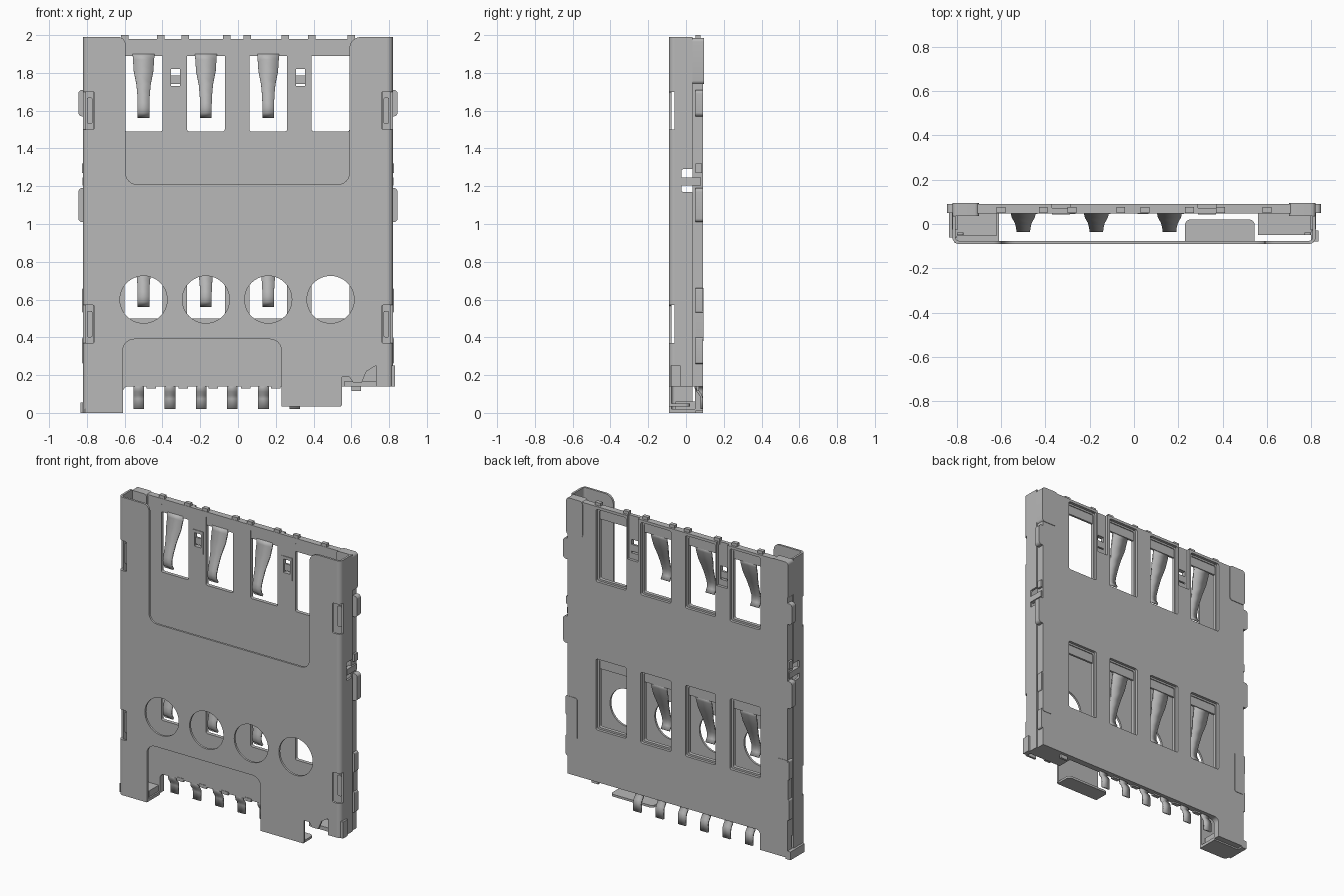
import bpy, bmesh, math
from mathutils import Vector, Matrix

if "Cube" in bpy.data.objects:
    bpy.data.objects.remove(bpy.data.objects["Cube"], do_unlink=True)

metal = bpy.data.materials.new("brushed_grey_metal")
metal.use_nodes = True
GREY = (0.48, 0.48, 0.48, 1)
metal.diffuse_color = GREY
metal.node_tree.nodes["Principled BSDF"].inputs["Base Color"].default_value = GREY

# Columns of each matrix: local a, b and thickness directions
PLANES = {
    "XZ": Matrix(((1, 0, 0), (0, 0, -1), (0, 1, 0))),
    "YZ": Matrix(((0, 0, 1), (1, 0, 0), (0, 1, 0))),
    "XY": Matrix.Identity(3),
}


def finish(ob):
    ob.data.materials.clear()
    ob.data.materials.append(metal)
    bpy.ops.object.select_all(action="DESELECT")
    ob.select_set(True)
    bpy.context.view_layer.objects.active = ob
    bpy.ops.object.shade_smooth_by_angle(angle=math.radians(30))
    return ob


def rounded(points):
    """Outline from (a, b) or (a, b, radius) corners."""
    out, n = [], len(points)
    for i, p in enumerate(points):
        c = Vector(p[:2])
        if len(p) < 3:
            out.append(c)
            continue
        a = c + (Vector(points[i - 1][:2]) - c).normalized() * p[2]
        b = c + (Vector(points[(i + 1) % n][:2]) - c).normalized() * p[2]
        for k in range(7):
            t = k / 6
            w = 0.41 * 2 ** 0.5 + 0.13  # conic weight close to a true arc
            d = (1 - t) ** 2 + 2 * w * t * (1 - t) + t * t
            out.append((a * (1 - t) ** 2 + c * 2 * w * t * (1 - t) + b * t * t) / d)
    return out


def rect(a0, a1, b0, b1, r=0):
    pts = [(a0, b0), (a1, b0), (a1, b1), (a0, b1)]
    return rounded([p + (r,) for p in pts] if r else pts)


def circle(a, b, r, n=40):
    return [Vector((a + r * math.cos(2 * math.pi * k / n),
                    b + r * math.sin(2 * math.pi * k / n))) for k in range(n)]


def plate(name, plane, loops, lo, hi):
    """Flat sheet: first loop is the outline, the others are holes."""
    cu = bpy.data.curves.new(name, "CURVE")
    cu.dimensions, cu.fill_mode, cu.extrude = "2D", "BOTH", (hi - lo) / 2
    for loop in loops:
        sp = cu.splines.new("POLY")
        sp.points.add(len(loop) - 1)
        for q, v in zip(sp.points, loop):
            q.co = (v[0], v[1], 0, 1)
        sp.use_cyclic_u = True
    tmp = bpy.data.objects.new(name + "_curve", cu)
    bpy.context.collection.objects.link(tmp)
    dg = bpy.context.evaluated_depsgraph_get()
    me = bpy.data.meshes.new_from_object(tmp.evaluated_get(dg))
    bpy.data.objects.remove(tmp, do_unlink=True)
    m = PLANES[plane]
    me.transform(Matrix.Translation(m.col[2] * 0))
    bm = bmesh.new()
    bm.from_mesh(me)
    bmesh.ops.remove_doubles(bm, verts=bm.verts, dist=1e-5)
    mid = (lo + hi) / 2 * (-1 if plane == "XZ" else 1)
    for v in bm.verts:
        v.co = m @ (v.co + Vector((0, 0, mid)))
    bmesh.ops.recalc_face_normals(bm, faces=bm.faces)
    bm.to_mesh(me)
    bm.free()
    me.name = name
    ob = bpy.data.objects.new(name, me)
    bpy.context.collection.objects.link(ob)
    return finish(ob)


def box(name, x0, x1, y0, y1, z0, z1, r=0):
    return plate(name, "XZ", [rect(x0, x1, z0, z1, r)], y0, y1)


def strip(name, x, path, thick):
    """Bent ribbon through (y, z, half width) stations."""
    bm = bmesh.new()
    rows = [(bm.verts.new((x - w, y, z)), bm.verts.new((x + w, y, z))) for y, z, w in path]
    for (a, b), (c, d) in zip(rows, rows[1:]):
        bm.faces.new((a, b, d, c))
    me = bpy.data.meshes.new(name)
    bm.to_mesh(me)
    bm.free()
    ob = bpy.data.objects.new(name, me)
    bpy.context.collection.objects.link(ob)
    sol = ob.modifiers.new("thickness", "SOLIDIFY")
    sol.thickness, sol.offset = thick, 0
    return finish(ob)


COLS = [-0.5, -0.17, 0.16, 0.49]
NOTCHES = [(0.37, 0.57), (1.5, 1.7)]

# Front cover sheet with top and bottom cut-outs and four round holes
right_side = [p for a, b in NOTCHES for p in
              ((0.79, a), (0.76, a, 0.01), (0.76, b, 0.01), (0.79, b))]
left_side = [(-p[0],) + p[1:] for p in reversed(right_side)]
outline = ([(-0.79, 0), (-0.61, 0), (-0.61, 0.39, 0.06), (0.23, 0.39, 0.06), (0.23, 0.04),
            (0.55, 0.04), (0.55, 0.19), (0.59, 0.19), (0.61, 0.16), (0.655, 0.16),
            (0.68, 0.22), (0.73, 0.25), (0.73, 0.14), (0.79, 0.14)] + right_side +
           [(0.79, 1.99), (0.59, 1.99, 0.06), (0.59, 1.21, 0.06), (-0.595, 1.21, 0.06),
            (-0.595, 1.99, 0.04), (-0.79, 1.99)] + left_side)
plate("front_cover", "XZ", [rounded(outline)] + [circle(x, 0.6, 0.125) for x in COLS],
      -0.09, -0.076)

# Cover side walls and the rounded bends that join them to the front
for s, side in ((1, "left"), (-1, "right")):
    z0 = 0.14 if s > 0 else 0.0
    wall = rounded([(-0.06, z0), (0.035, z0), (0.035, 1.17), (-0.025, 1.17, 0.01),
                    (-0.025, 1.29, 0.01), (0.035, 1.29), (0.035, 1.99), (-0.06, 1.99)])
    x0, x1 = sorted((s * 0.806, s * 0.82))
    plate(side + "_wall", "YZ", [wall], x0, x1)
    arc = [math.radians(15 * k) for k in range(7)]
    sect = [(s * (0.79 + 0.03 * math.sin(a)), -0.06 - 0.03 * math.cos(a)) for a in arc]
    sect += [(s * (0.79 + 0.016 * math.sin(a)), -0.06 - 0.016 * math.cos(a)) for a in reversed(arc)]
    for lo, hi in ((z0, 0.37), (0.57, 1.5), (1.7, 1.99)):
        plate(side + "_bend", "XY", [sect], lo, hi)

    def sbox(name, a, b, *rest, **kw):
        lo, hi = sorted((s * a, s * b))
        box(side + "_" + name, lo, hi, *rest, **kw)

    # Base rails, wall latch, solder tabs, rear folded pads
    sbox("rail", 0.765, 0.812, 0.035, 0.09, 0.14, 1.97)
    sbox("latch", 0.795, 0.822, -0.025, 0.08, 1.205, 1.245)
    sbox("upper_tab", 0.79, 0.845, 0.05, 0.09, 1.57, 1.71, r=0.02)
    sbox("middle_tab", 0.79, 0.845, 0.05, 0.09, 1.01, 1.19, r=0.02)
    sbox("small_tab", 0.79, 0.826, 0.05, 0.085, 1.27, 1.32)
    sbox("lower_tab", 0.79, 0.826, 0.05, 0.09, 0.53, 0.66, r=0.01)
    sbox("foot_tab", 0.79, 0.826, 0.05, 0.09, 0.26, 0.4, r=0.01)
    sbox("corner_pad", 0.70, 0.82, 0.035, 0.094, 1.74, 1.985, r=0.02)
    sbox("lower_pad", 0.74, 0.818, 0.05, 0.093, 0.38, 0.66, r=0.015)
    for lo, hi in NOTCHES:
        sbox("side_finger", 0.77, 0.8, -0.05, -0.038, lo + 0.03, hi - 0.03, r=0.01)

# Base made of an inner and an outer layer, with eight contact windows
WINDOWS = [(x, lo, hi) for x in COLS for lo, hi in ((0.5, 0.95), (1.49, 1.95))]


def windows(grow):
    return [rect(x - 0.1 - grow, x + 0.1 + grow, lo - grow, hi + grow, 0.012)
            for x, lo, hi in WINDOWS]


foot = [(-0.812, 0.01), (-0.61, 0.01), (-0.61, 0.14, 0.03), (0.812, 0.14)]
inner_slots = [rect(x - 0.024, x + 0.024, 1.73, 1.82) for x in (-0.33, 0.33)]
plate("base_inner", "XZ", [rounded(foot + [(0.812, 1.98), (-0.812, 1.98)])] + windows(0) + inner_slots,
      0.048, 0.072)
grooves = [p for x in (0.33, -0.33) for p in
           ((x + 0.04, 1.98), (x + 0.04, 1.69), (x - 0.04, 1.69), (x - 0.04, 1.98))]
plate("base_outer", "XZ", [rounded(foot + [(0.812, 1.98)] + grooves + [(-0.812, 1.98)])] + windows(0.012),
      0.072, 0.09)
for x in (-0.33, 0.33):
    box("lock_bump", x - 0.024, x + 0.024, 0.056, 0.07, 1.74, 1.785)
    plate("lock_frame", "XZ", [rect(x - 0.04, x + 0.04, 1.69, 1.84),
                               rect(x - 0.024, x + 0.024, 1.73, 1.82)], 0.044, 0.048)

# Small lips along the top and bottom edges
for x in (-0.6, -0.41, -0.28, -0.06, 0.05, 0.25, 0.39, 0.6):
    box("top_lip", x - 0.02, x + 0.02, 0.05, 0.076, 1.96, 2.0)
for x in (-0.46, -0.29, -0.13, 0.04, 0.2):
    box("bottom_lip", x - 0.025, x + 0.025, 0.045, 0.07, 0.13, 0.152)

# Window ledges and tapered contact springs
for i, x in enumerate(COLS):
    for top in (0.95, 1.95):
        box("contact_ledge", x - 0.1, x + 0.1, 0.052, 0.066, top - 0.06, top)
        if i < 3:
            prof = [(0.057, 0.05, 0.058), (0.052, 0.08, 0.056), (0.035, 0.14, 0.052),
                    (0.01, 0.21, 0.038), (-0.01, 0.265, 0.033), (-0.025, 0.31, 0.031),
                    (-0.03, 0.335, 0.031), (-0.026, 0.36, 0.031), (-0.01, 0.385, 0.031)]
            strip("contact_spring", x, [(y, top - d, w) for y, d, w in prof], 0.012)

# Bent solder pins along the bottom
for k in range(6):
    strip("solder_pin", -0.525 + 0.165 * k,
          [(0.058, 0.16, 0.028), (0.058, 0.13, 0.028), (0.062, 0.115, 0.028),
           (0.078, 0.095, 0.028), (0.083, 0.075, 0.028), (0.083, 0.02, 0.028)], 0.013)
box("short_pin", 0.6, 0.65, 0.055, 0.07, 0.115, 0.15)

# Bottom tray lip, corner foot and end block
plate("tray_lip", "XY", [rounded([(0.23, -0.09), (0.545, -0.09), (0.545, 0.02, 0.025),
                                  (0.23, 0.02, 0.025)])], 0.035, 0.05)
box("foot_floor", -0.81, -0.61, -0.085, 0.05, 0.0, 0.02)
box("foot_block", -0.808, -0.62, -0.055, 0.05, 0.02, 0.06)
box("foot_tab_outer", -0.835, -0.8, -0.06, 0.09, 0.0, 0.055)
box("end_block", 0.56, 0.808, -0.05, 0.05, 0.14, 0.165)
box("end_hook", 0.8, 0.832, -0.08, -0.03, 0.14, 0.25)
